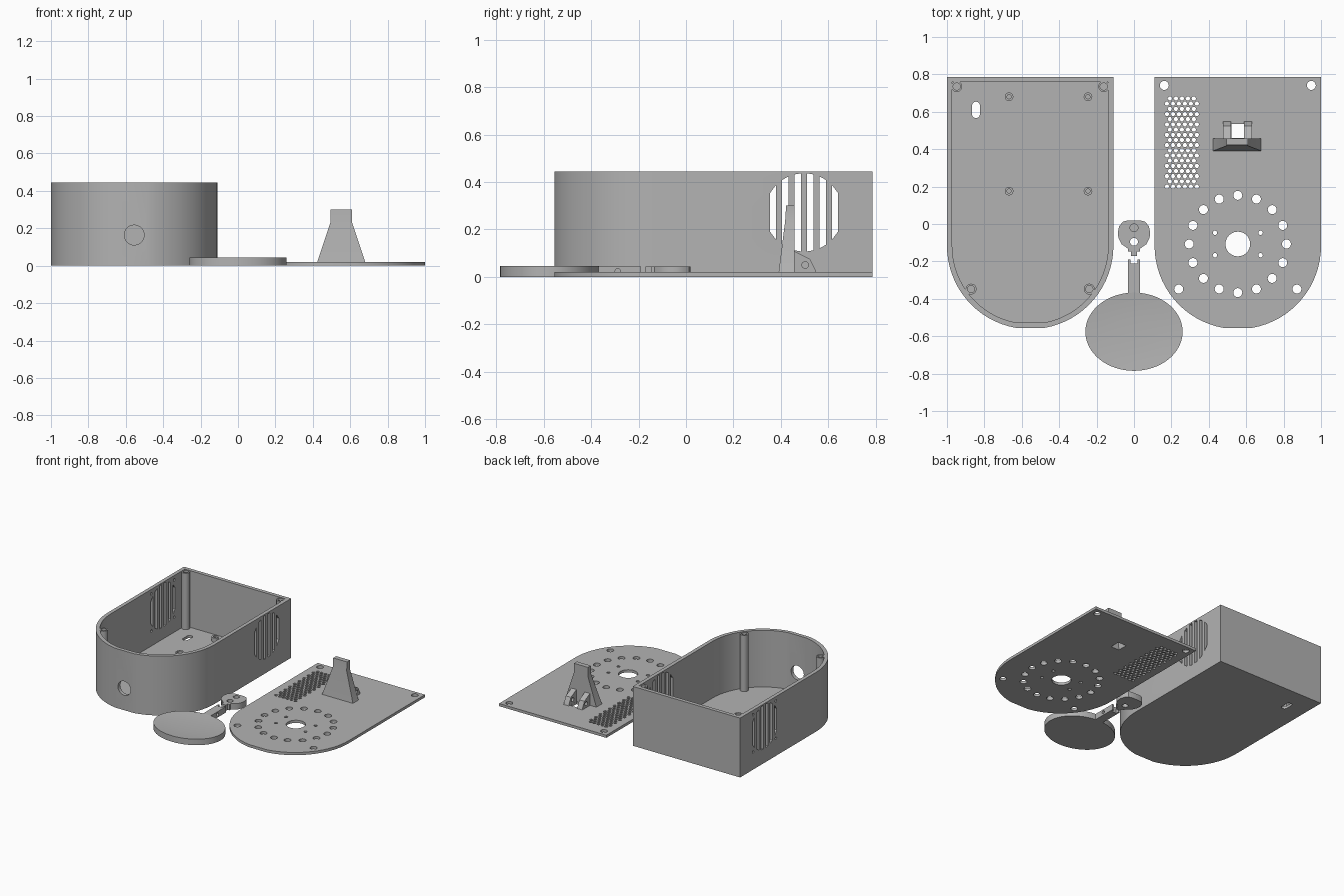
import bpy, bmesh
from math import cos, sin, pi, radians, sqrt
from mathutils import Matrix, Vector

if "Cube" in bpy.data.objects:
    bpy.data.objects.remove(bpy.data.objects["Cube"])

grey = bpy.data.materials.new("plain_grey")
grey.use_nodes = True
colour = (0.45, 0.45, 0.45, 1)
grey.diffuse_color = colour
grey.node_tree.nodes["Principled BSDF"].inputs["Base Color"].default_value = colour

# Orientations for extruded outlines: (x, y), (y, z) and (z, x) planes
FLAT = Matrix.Identity(4)
SIDE = Matrix(((0, 0, 1, 0), (1, 0, 0, 0), (0, 1, 0, 0), (0, 0, 0, 1)))
FACE = SIDE @ SIDE


def finish(name, bm):
    bmesh.ops.remove_doubles(bm, verts=bm.verts, dist=0.0001)
    bmesh.ops.recalc_face_normals(bm, faces=bm.faces)
    mesh = bpy.data.meshes.new(name)
    bm.to_mesh(mesh)
    bm.free()
    mesh.materials.append(grey)
    obj = bpy.data.objects.new(name, mesh)
    bpy.context.collection.objects.link(obj)
    return obj


def extrude(name, outlines, low, high, plane=FLAT):
    """Fill nested outlines (inner ones become holes) and extrude from low to high."""
    curve = bpy.data.curves.new(name, "CURVE")
    curve.dimensions = "2D"
    curve.fill_mode = "BOTH"
    curve.extrude = (high - low) / 2
    for points in outlines:
        spline = curve.splines.new("POLY")
        spline.points.add(len(points) - 1)
        for p, (a, b) in zip(spline.points, points):
            p.co = (a, b, 0, 1)
        spline.use_cyclic_u = True
    temp = bpy.data.objects.new("temp", curve)
    bpy.context.collection.objects.link(temp)
    graph = bpy.context.evaluated_depsgraph_get()
    mesh = bpy.data.meshes.new_from_object(temp.evaluated_get(graph))
    bm = bmesh.new()
    bm.from_mesh(mesh)
    bm.transform(plane @ Matrix.Translation((0, 0, (low + high) / 2)))
    bpy.data.objects.remove(temp)
    bpy.data.curves.remove(curve)
    bpy.data.meshes.remove(mesh)
    return finish(name, bm)


def circle(a, b, r, n=24):
    return [(a + r * cos(2 * pi * i / n), b + r * sin(2 * pi * i / n)) for i in range(n)]


def rect(a0, a1, b0, b1):
    return [(a0, b0), (a1, b0), (a1, b1), (a0, b1)]


def shell(cx, inset=0.0):
    """Square back, rounded front with a short flat nose."""
    r, back, cy = 0.445 - inset, 0.787 - inset, -0.117
    arc = [180 + 5 * i for i in range(17)] + [280 + 5 * i for i in range(17)]
    pts = [(cx + r * cos(radians(a)), cy + r * sin(radians(a))) for a in arc]
    return [(cx - r, back)] + pts + [(cx + r, back)]


def cut(target, cutter):
    cutter.hide_render = True
    mod = target.modifiers.new("cut", "BOOLEAN")
    mod.object = cutter
    mod.solver = "EXACT"
    graph = bpy.context.evaluated_depsgraph_get()
    mesh = bpy.data.meshes.new_from_object(target.evaluated_get(graph))
    target.modifiers.clear()
    target.data = mesh
    bpy.data.objects.remove(cutter)


# Open box: walls and floor
BX, PX, FLOOR, TOP = -0.555, 0.555, 0.02, 0.445
walls = extrude("box_walls", [shell(BX), shell(BX, 0.028)], 0, TOP)
slot = [(-0.845 + 0.021 * cos(a), 0.61 + 0.023 * (1 if sin(a) > 0 else -1) + 0.021 * sin(a))
        for a in [2 * pi * (i + 0.5) / 20 for i in range(20)]]
extrude("box_floor", [shell(BX, 0.027), slot], 0, FLOOR)

# Side vents: upright slots trimmed to a round outline
vy, vz, vr = 0.4975, 0.272, 0.165
vents = []
for i in range(6):
    d0 = (i - 2.5) * 0.0525 - 0.013
    d1 = d0 + 0.026
    h0, h1 = sqrt(vr**2 - d0**2), sqrt(vr**2 - d1**2)
    vents.append([(vy + d0, vz - h0), (vy + d1, vz - h1), (vy + d1, vz + h1), (vy + d0, vz + h0)])
cut(walls, extrude("vent_cutter", vents, -1.1, 0, SIDE))
screws = [circle(vy + s * 0.135, vz + t * 0.14, 0.01, 12) for s in (-1, 1) for t in (-1, 1)]
cut(walls, extrude("vent_screw_cutter", screws, -1.1, -0.9, SIDE))
cut(walls, extrude("cable_cutter", [circle(0.164, BX, 0.053, 32)], -0.7, -0.4, FACE))

# Corner screw posts and small standoffs inside the box
corners = [(-0.393, 0.735), (0.393, 0.735), (-0.316, -0.348), (0.316, -0.348)]
for x, y in corners:
    extrude("screw_post", [circle(BX + x, y, 0.029), circle(BX + x, y, 0.019)], 0.015, TOP - 0.003)
for x in (-0.668, -0.246):
    for y in (0.176, 0.68):
        extrude("standoff", [circle(x, y, 0.023), circle(x, y, 0.011)], 0.015, 0.05)

# Cover plate with speaker ring, screw holes, grille and window
cy = -0.107
holes = [circle(PX, cy, 0.066, 40)]
holes += [circle(a, b, 0.024) for a, b in circle(PX, cy, 0.26, 16)]
holes += [circle(PX + s * 0.122, cy + t * 0.06, 0.012, 12) for s in (-1, 1) for t in (-1, 1)]
holes += [circle(PX + x, y + (0.006 if y > 0 else 0), 0.024) for x, y in corners]
for row in range(18):
    odd = row % 2
    for col in range(6 - odd):
        holes.append(circle(0.176 + 0.032 * (col + odd / 2), 0.2 + 0.0277 * row, 0.0125, 6))
holes.append(rect(0.52, 0.588, 0.46, 0.535))
extrude("cover_plate", [shell(PX)] + holes, 0, FLOOR)

# Tapered upright on the cover
bm = bmesh.new()
rings = []
for z, half, front in ((0.015, 0.13, 0.39), (0.235, 0.057, 0.418), (0.3, 0.057, 0.422)):
    rings.append([bm.verts.new((0.552 + x, y, z)) for x, y in rect(-half, half, front, 0.457)])
bm.faces.new(rings[0])
bm.faces.new(rings[-1])
for a, b in zip(rings, rings[1:]):
    for i in range(4):
        j = (i + 1) % 4
        bm.faces.new((a[i], a[j], b[j], b[i]))
finish("upright", bm)

# Pair of pivot lugs behind the upright
lug = [(0.45, 0.015), (0.55, 0.015), (0.545, 0.03), (0.523, 0.075), (0.45, 0.112)]
for x in (0.477, 0.589):
    extrude("pivot_lug", [lug, circle(0.502, 0.05, 0.014, 16)], x, x + 0.042, SIDE)

# Oval paddle with a shallow dished top
bm = bmesh.new()
profile = [(0, 0), (1, 0), (1, 0.045), (0.75, 0.04), (0.4, 0.036), (0, 0.035)]
verts = [bm.verts.new((r, 0, z)) for r, z in profile]
edges = [bm.edges.new(pair) for pair in zip(verts, verts[1:])]
bmesh.ops.spin(bm, geom=verts + edges, cent=(0, 0, 0), axis=(0, 0, 1), angle=2 * pi, steps=64)
bmesh.ops.scale(bm, vec=Vector((0.26, 0.209, 1)), verts=bm.verts)
bmesh.ops.translate(bm, vec=(0, -0.576, 0), verts=bm.verts)
finish("paddle", bm)

# Paddle stem with forked end and a pin hole
stem = [(-0.032, -0.375), (0.032, -0.375), (0.032, -0.19), (0.02, -0.19), (0.02, -0.212),
        (-0.02, -0.212), (-0.02, -0.19), (-0.032, -0.19)]
stem_obj = extrude("paddle_stem", [stem], 0, 0.044)
cut(stem_obj, extrude("pin_cutter", [circle(-0.287, 0.023, 0.012, 16)], -0.1, 0.1, SIDE))

# Hinge head: one through hole and one blind hole
half = [(0.035, 0.019), (0.06, 0.012), (0.079, -0.012), (0.087, -0.045), (0.083, -0.075),
        (0.066, -0.108), (0.032, -0.132), (0.032, -0.148), (0.017, -0.148), (0.017, -0.17)]
head = half + [(-x, y) for x, y in reversed(half)]
through, blind = circle(0, -0.095, 0.021), circle(0, -0.02, 0.021)
extrude("hinge_head_base", [head, through], 0, 0.02)
extrude("hinge_head_top", [head, through, blind], 0.02, 0.044)

# Smooth the rounded walls, keep the hard edges
for obj in bpy.context.scene.objects:
    obj.select_set(obj.type == "MESH" and obj.data.materials[:] == [grey])
bpy.context.view_layer.objects.active = bpy.data.objects["box_walls"]
bpy.ops.object.shade_smooth_by_angle(angle=radians(30))
